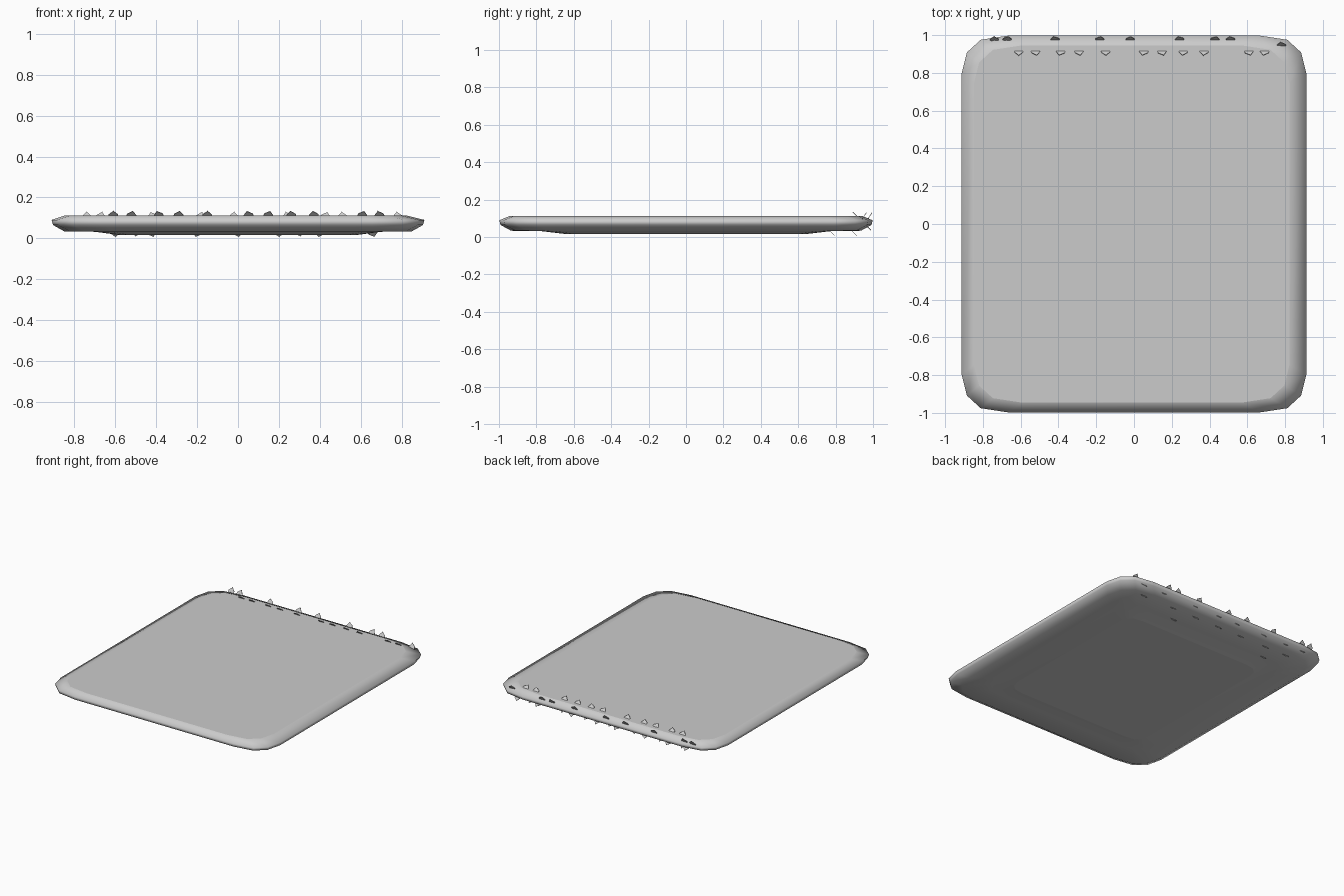
import bpy, bmesh, math
from mathutils import Vector

if "Cube" in bpy.data.objects:
    bpy.data.objects.remove(bpy.data.objects["Cube"], do_unlink=True)

# Single plain grey
grey = bpy.data.materials.new("plain grey")
grey.use_nodes = True
colour = (0.6, 0.6, 0.6, 1)
grey.diffuse_color = colour
grey.node_tree.nodes["Principled BSDF"].inputs["Base Color"].default_value = colour


def finish(bm, name):
    bmesh.ops.recalc_face_normals(bm, faces=bm.faces)
    mesh = bpy.data.meshes.new(name)
    bm.to_mesh(mesh)
    bm.free()
    mesh.materials.append(grey)
    obj = bpy.data.objects.new(name, mesh)
    bpy.context.collection.objects.link(obj)
    return obj


def rounded_loop(bm, w, d, z, corner, shift):
    """Rounded rectangle with three facets per corner."""
    quarter = [(w, d - 0.2 * corner), (w - 0.027 * corner, d - 0.09 * corner),
               (w - 0.1 * corner, d - 0.023 * corner), (w - 0.25 * corner, d)]
    points = []
    for sx, sy in ((1, 1), (-1, 1), (-1, -1), (1, -1)):
        part = [(x * sx, y * sy) for x, y in quarter]
        points += part if sx * sy > 0 else part[::-1]
    return [bm.verts.new((x + shift, y, z)) for x, y in points]


# Slab: stacked rounded loops from the top face down to the raised base
# half width, half depth, height, corner size, sideways shift
sections = [
    (0.835, 0.945, 0.112, 1.0, -0.012),
    (0.912, 0.998, 0.090, 1.0, 0),
    (0.905, 0.992, 0.065, 1.0, 0),
    (0.850, 0.935, 0.034, 1.0, 0),
    (0.700, 0.775, 0.032, 0.8, 0),
    (0.580, 0.640, 0.016, 0.5, 0),
]
bm = bmesh.new()
loops = [rounded_loop(bm, *s) for s in sections]
for a, b in zip(loops, loops[1:]):
    for i in range(len(a)):
        j = (i + 1) % len(a)
        bm.faces.new((a[i], a[j], b[j], b[i])).smooth = True
caps = [bm.faces.new(loops[0]), bm.faces.new(loops[-1])]
for cap in caps:
    for edge in cap.edges:
        edge.smooth = False
finish(bm, "slab")


# Small heart-shaped plates scattered along the back edge
def heart_outline(size, steps=14):
    pts = []
    for i in range(steps):
        t = math.tau * i / steps
        u = math.sin(t) ** 3
        v = (13 * math.cos(t) - 5 * math.cos(2 * t)
             - 2 * math.cos(3 * t) - math.cos(4 * t)) / 16
        pts.append((u * size, v * size))
    return pts


def add_heart(bm, centre, tip, turn=0.0, size=0.025, thick=0.003):
    """Heart in the plane of x and the tip direction."""
    tip = Vector(tip).normalized()
    side = Vector((1, 0, 0))
    normal = side.cross(tip)
    c, s = math.cos(turn), math.sin(turn)
    verts = []
    for u, v in heart_outline(size):
        u, v = u * c - v * s, u * s + v * c
        verts.append(bm.verts.new(Vector(centre) + side * u - tip * v - normal * thick / 2))
    face = bm.faces.new(verts)
    out = bmesh.ops.extrude_face_region(bm, geom=[face])
    moved = [g for g in out["geom"] if isinstance(g, bmesh.types.BMVert)]
    bmesh.ops.translate(bm, verts=moved, vec=normal * thick)


# name, y, z, tip direction, x positions
rows = [
    ("upper_hearts", 0.910, 0.116, (0, -0.7, 0.7),
     (-0.61, -0.52, -0.39, -0.29, -0.15, 0.05, 0.15, 0.26, 0.37, 0.61, 0.69)),
    ("rim_hearts", 0.980, 0.108, (0, 0.5, 0.8),
     (-0.74, -0.67, -0.42, -0.18, -0.02, 0.24, 0.43, 0.51, 0.78)),
    ("lower_hearts", 0.895, 0.025, (0, 0.7, -0.7),
     (-0.60, -0.42, -0.20, 0.0, 0.20, 0.40, 0.66)),
    ("lower_rim_hearts", 0.970, 0.056, (0, 0.7, -0.7),
     (-0.68, -0.53, -0.34, -0.10, 0.06, 0.27, 0.55, 0.72)),
    ("underside_hearts", 0.775, 0.028, (0, 0.7, -0.7), (-0.50, 0.30)),
]
for name, y, z, tip, xs in rows:
    bm = bmesh.new()
    for i, x in enumerate(xs):
        yy = min(y, 0.95) if abs(x) > 0.75 else y
        add_heart(bm, (x, yy, z), tip, turn=0.3 * math.sin(i * 2.3))
    finish(bm, name)
